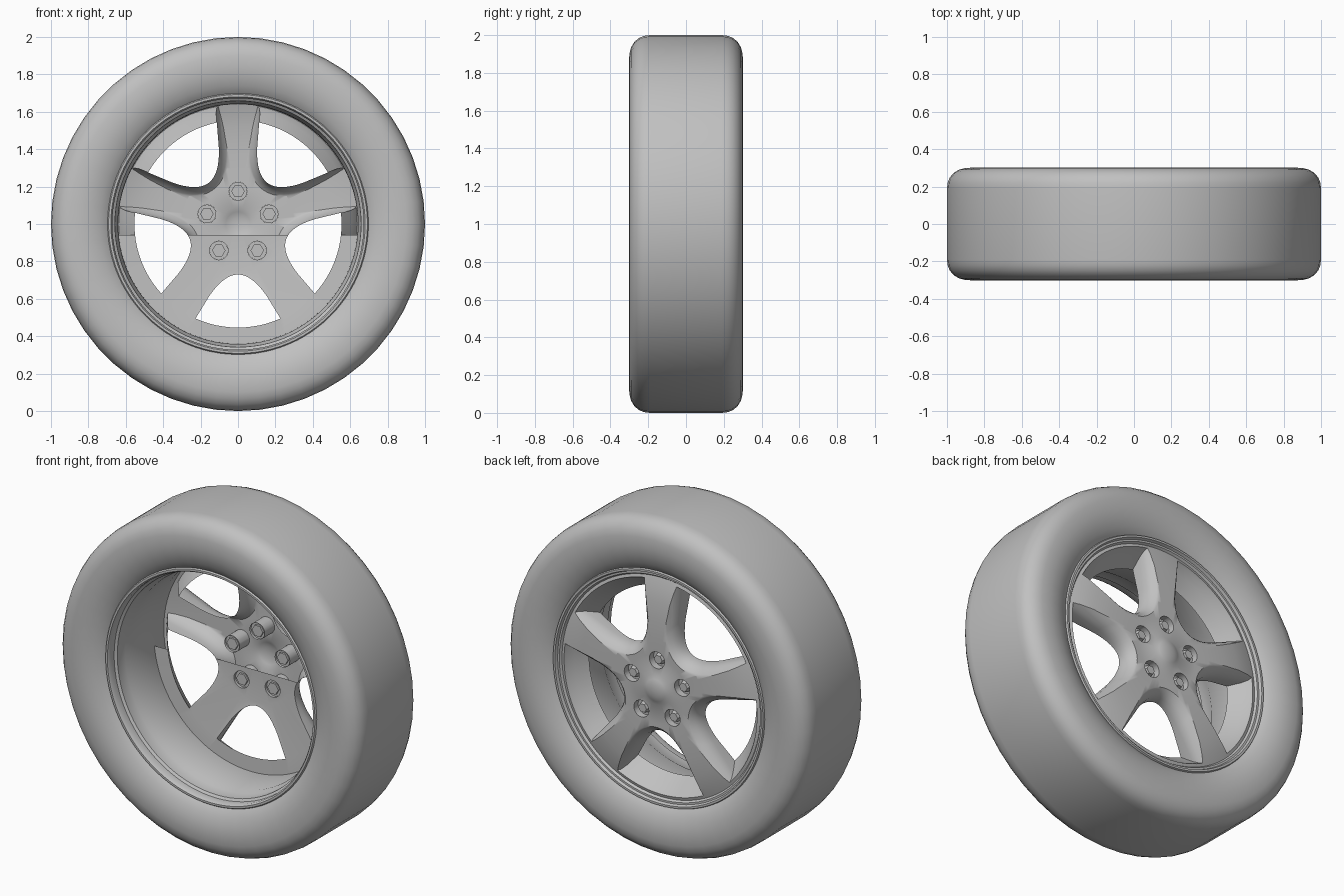
import bpy, bmesh, math
from mathutils import Vector

cube = bpy.data.objects.get("Cube")
if cube:
    bpy.data.objects.remove(cube, do_unlink=True)

CENTRE = Vector((0, 0, 1))
SPOKES = 5
STEP = math.tau / SPOKES

grey = bpy.data.materials.new("plain grey")
grey.use_nodes = True
COLOUR = (0.53, 0.53, 0.53, 1)
grey.diffuse_color = COLOUR
grey.node_tree.nodes["Principled BSDF"].inputs["Base Color"].default_value = COLOUR


def polar(radius, y, angle):
    """Point around the wheel axle."""
    return CENTRE + Vector((radius * math.cos(angle), y, radius * math.sin(angle)))


def finish(name, bm, smooth=35):
    mesh = bpy.data.meshes.new(name)
    bm.to_mesh(mesh)
    bm.free()
    mesh.materials.append(grey)
    mesh.shade_smooth()
    mesh.set_sharp_from_angle(angle=math.radians(smooth))
    obj = bpy.data.objects.new(name, mesh)
    bpy.context.collection.objects.link(obj)
    return obj


def add_loft(bm, rings, closed=False, caps=False):
    """Skin a list of equal point rings."""
    loops = [[bm.verts.new(p) for p in ring] for ring in rings]
    pairs = list(zip(loops, loops[1:]))
    if closed:
        pairs.append((loops[-1], loops[0]))
    for a, b in pairs:
        for i in range(len(a)):
            j = (i + 1) % len(a)
            bm.faces.new((a[i], a[j], b[j], b[i]))
    if caps:
        bm.faces.new(loops[0])
        bm.faces.new(loops[-1][::-1])


def lathe(profile, segments=96, closed=False):
    """Turn a (radius, y) profile around the axle."""
    bm = bmesh.new()
    rings = [[polar(r, y, math.tau * i / segments) for i in range(segments)]
             for r, y in profile]
    add_loft(bm, rings, closed)
    bmesh.ops.remove_doubles(bm, verts=bm.verts, dist=1e-5)
    bmesh.ops.recalc_face_normals(bm, faces=bm.faces)
    return bm


def add_rod(bm, centre, radius, y0, y1, sides, tip=1.0):
    rings = [[centre + Vector((k * radius * math.cos(math.tau * i / sides), y,
                               k * radius * math.sin(math.tau * i / sides)))
              for i in range(sides)] for y, k in ((y0, 1), (y1, tip))]
    add_loft(bm, rings, caps=True)


# Tyre: half section mirrored across the middle of the tread
half = [(0.68, 0.235), (0.70, 0.255), (0.74, 0.278), (0.79, 0.295), (0.84, 0.302),
        (0.90, 0.300), (0.935, 0.291), (0.965, 0.273), (0.985, 0.249), (0.996, 0.222),
        (1.0, 0.19)]
tyre = lathe(half + [(r, -y) for r, y in reversed(half)], 52, closed=True)
finish("tyre", tyre, 45)

# Rim barrel, open at the front
barrel = [(0.70, -0.25), (0.692, -0.262), (0.68, -0.262), (0.672, -0.25), (0.672, -0.21),
          (0.658, -0.20), (0.655, -0.13), (0.642, -0.11), (0.64, 0.12), (0.655, 0.235)]
finish("rim_barrel", lathe(barrel))

# Raised lip on the outer side
lip = [(0.70, 0.25), (0.694, 0.264), (0.682, 0.264), (0.675, 0.248), (0.664, 0.248),
       (0.655, 0.235)]
finish("rim_lip", lathe(lip))

# Solid disc that becomes the spokes and hub, with a shallow conical backing
disc = [(0, 0.300), (0.035, 0.297), (0.065, 0.289), (0.09, 0.276), (0.2, 0.274),
        (0.3, 0.276), (0.42, 0.274), (0.52, 0.266), (0.6, 0.252), (0.655, 0.235),
        (0.655, 0.12), (0.55, 0.125), (0.25, 0.18), (0, 0.18)]
spokes = finish("spokes_and_hub", lathe(disc))


def window_ring(y, grow, outer, centre_angle):
    """Rounded window outline between two spokes."""
    lean = STEP / 2
    inner = 0.27 - grow

    def side(t):
        h = 0.094 + 0.08 * (t - 0.3) - grow
        return Vector((t * math.cos(lean) + h * math.sin(lean),
                       t * math.sin(lean) - h * math.cos(lean)))

    a, b = Vector((inner, 0)), side(0.40 - grow)
    corner = Vector((inner, max(0.02, side(0.25 - grow).y)))
    curve = [a * (1 - s) ** 2 + corner * 2 * s * (1 - s) + b * s * s
             for s in (i / 8 for i in range(1, 9))]
    end = side(math.sqrt(outer ** 2 - 0.11 ** 2))
    phi = math.atan2(end.y, end.x)
    arc = [Vector((outer * math.cos(phi * k / 6), outer * math.sin(phi * k / 6)))
           for k in range(6, 0, -1)]
    right = curve + arc
    outline = [a] + right + [Vector((outer, 0))] + [Vector((p.x, -p.y)) for p in reversed(right)]
    return [polar(p.length, y, centre_angle + math.atan2(p.y, p.x)) for p in outline]


# Cutters for the five windows and the five bolt holes
cut = bmesh.new()
sections = ((0.05, 0, 0.55), (0.12, 0, 0.55), (0.19, 0, 0.605), (0.225, 0.006, 0.63),
            (0.25, 0.02, 0.643), (0.268, 0.036, 0.652), (0.31, 0.085, 0.68))
bolt_centres = []
for k in range(SPOKES):
    spoke_angle = math.pi / 2 + k * STEP
    add_loft(cut, [window_ring(y, g, r, spoke_angle + STEP / 2) for y, g, r in sections],
             caps=True)
    bolt_centres.append(polar(0.175, 0, spoke_angle))
    add_rod(cut, bolt_centres[-1], 0.05, 0.05, 0.34, 24)
bmesh.ops.recalc_face_normals(cut, faces=cut.faces)
cutter = finish("window_cutter", cut)
cutter.hide_render = True

mod = spokes.modifiers.new("windows", "BOOLEAN")
mod.operation, mod.solver, mod.object = "DIFFERENCE", "EXACT", cutter
bpy.context.view_layer.update()
graph = bpy.context.evaluated_depsgraph_get()
cut_mesh = bpy.data.meshes.new_from_object(spokes.evaluated_get(graph))
spokes.modifiers.clear()
bpy.data.objects.remove(cutter, do_unlink=True)

# Open the inner side of the upper half, keep the backing on the lower half
EDGE = 0.94
bm = bmesh.new()
bm.from_mesh(cut_mesh)


def backing():
    bm.normal_update()
    return [f for f in bm.faces if f.normal.y < -0.9]


back = backing()
geom = back + list({e for f in back for e in f.edges}) + list({v for f in back for v in f.verts})
bmesh.ops.bisect_plane(bm, geom=geom, plane_co=(0, 0, EDGE), plane_no=(0, 0, 1))
bmesh.ops.delete(bm, geom=[f for f in backing() if f.calc_center_median().z > EDGE],
                 context="FACES")
wall = [f for f in bm.faces
        if all(math.hypot(v.co.x, v.co.z - 1) > 0.652 for v in f.verts)]
bmesh.ops.delete(bm, geom=wall, context="FACES")
bm.to_mesh(cut_mesh)
bm.free()
cut_mesh.shade_smooth()
cut_mesh.set_sharp_from_angle(angle=math.radians(40))
spokes.data = cut_mesh

# Wheel bolts: a plug in each hole with a hexagon head on both ends
bolts = bmesh.new()
for c in bolt_centres:
    add_rod(bolts, c, 0.0495, 0.195, 0.235, 24)
    add_rod(bolts, c, 0.036, 0.20, 0.182, 6)
    add_rod(bolts, c, 0.036, 0.23, 0.265, 6, tip=0.75)
bmesh.ops.recalc_face_normals(bolts, faces=bolts.faces)
finish("wheel_bolts", bolts, 30)
